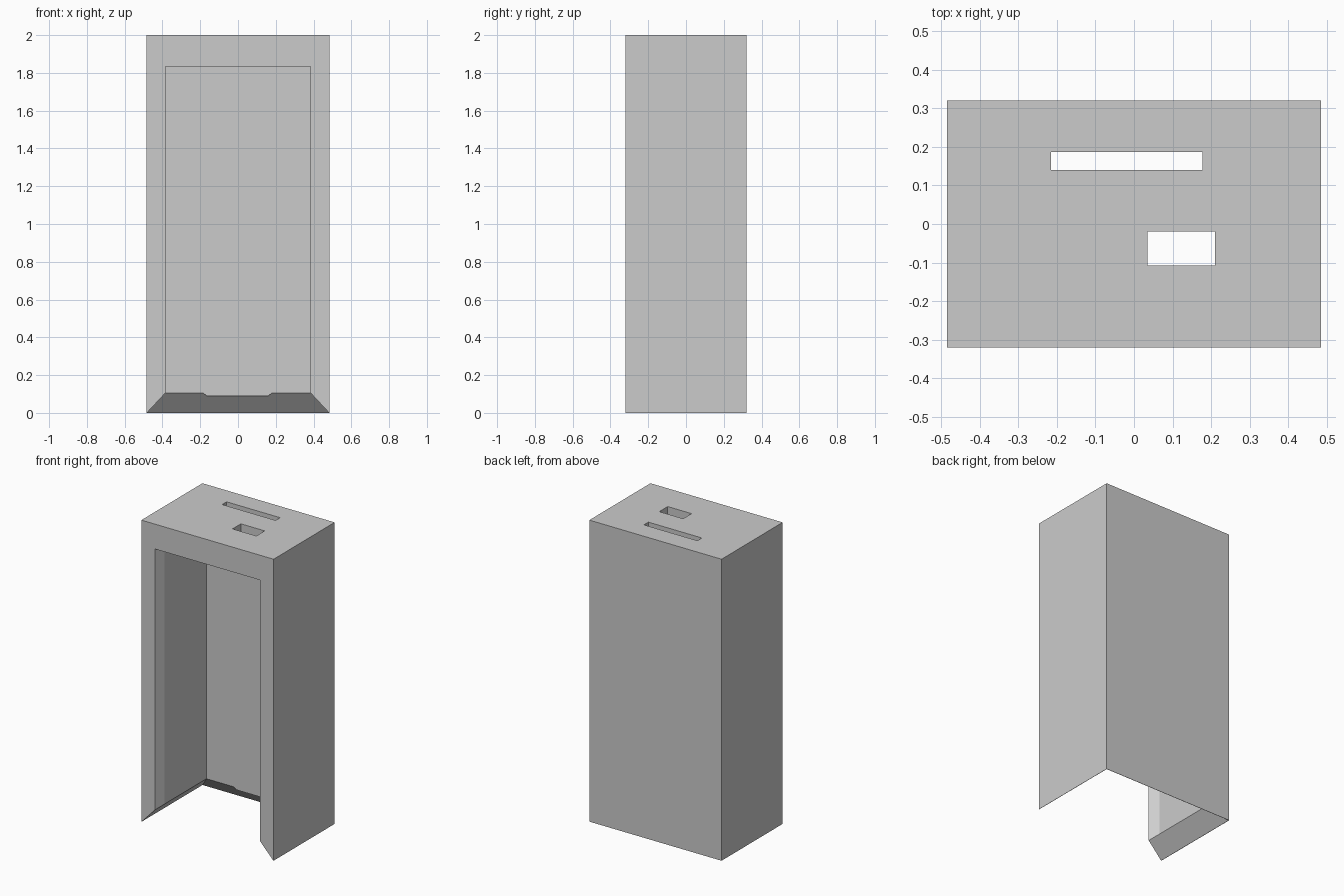
import bpy
import bmesh
from mathutils import Vector

if "Cube" in bpy.data.objects:
    bpy.data.objects.remove(bpy.data.objects["Cube"], do_unlink=True)

HX, HY, TOP = 0.485, 0.32, 2.0          # outer half sizes and height
WALL = 0.1                              # wall thickness
IX, IY = HX - WALL, HY - WALL           # inner half sizes
SILL, CEILING = 0.105, 1.835            # bottom and top of the cavity


def make_material(name, value):
    mat = bpy.data.materials.new(name)
    mat.use_nodes = True
    colour = (value, value, value, 1)
    mat.diffuse_color = colour
    mat.node_tree.nodes["Principled BSDF"].inputs["Base Color"].default_value = colour
    return mat


grey = make_material("grey", 0.6)
light_grey = make_material("light grey", 0.8)


def finish(name, bm):
    bmesh.ops.recalc_face_normals(bm, faces=bm.faces)
    mesh = bpy.data.meshes.new(name)
    bm.to_mesh(mesh)
    bm.free()
    obj = bpy.data.objects.new(name, mesh)
    bpy.context.collection.objects.link(obj)
    mesh.materials.append(grey)
    mesh.materials.append(light_grey)
    return obj


def loft(name, rings, split_y=None):
    """Closed solid through a stack of rings with equal point counts."""
    bm = bmesh.new()
    loops = [[bm.verts.new(p) for p in ring] for ring in rings]
    n = len(loops[0])
    bm.faces.new(loops[0])
    bm.faces.new(loops[-1])
    for a, b in zip(loops, loops[1:]):
        for i in range(n):
            j = (i + 1) % n
            bm.faces.new((a[i], a[j], b[j], b[i]))
    if split_y is not None:
        bmesh.ops.bisect_plane(bm, geom=bm.verts[:] + bm.edges[:] + bm.faces[:],
                               plane_co=(0, split_y, 0), plane_no=(0, 1, 0))
    return finish(name, bm)


def rect(x0, x1, y0, y1, z):
    return [(x0, y0, z), (x1, y0, z), (x1, y1, z), (x0, y1, z)]


def box(name, x0, x1, y0, y1, z0, z1):
    return loft(name, [rect(x0, x1, y0, y1, z0), rect(x0, x1, y0, y1, z1)])


# Outer casing
casing = box("casing", -HX, HX, -HY, HY, 0, TOP)

# Cavity: open at the front, flared to a thin rim at the open bottom
flare = 2 * WALL - 0.004
cavity = loft("cavity_cutter", [
    rect(-IX - flare, IX + flare, -0.6, IY + flare, -SILL),
    rect(-IX, IX, -0.6, IY, SILL),
    rect(-IX, IX, -0.6, IY, CEILING)], split_y=-IY)

# Openings through the top
long_slot = box("long_slot_cutter", -0.215, 0.178, 0.14, 0.187, 1.7, 2.1)
short_slot = box("short_slot_cutter", 0.035, 0.21, -0.108, -0.02, 1.7, 2.1)

for cutter in (cavity, long_slot, short_slot):
    cutter.hide_render = True
    mod = casing.modifiers.new(cutter.name, 'BOOLEAN')
    mod.operation = 'DIFFERENCE'
    mod.solver = 'EXACT'
    mod.object = cutter
    bpy.context.view_layer.objects.active = casing
    bpy.ops.object.modifier_apply(modifier=mod.name)
    bpy.data.objects.remove(cutter, do_unlink=True)

# Lighter reveal around the front opening
for face in casing.data.polygons:
    c, n = Vector(face.center), face.normal
    in_reveal = -HY + 0.01 < c.y < -IY - 0.01
    jamb = abs(n.x) > 0.9 and abs(abs(c.x) - IX) < 0.01
    lintel = n.z < -0.9 and abs(c.z - CEILING) < 0.01
    face.material_index = 1 if in_reveal and (jamb or lintel) else 0

# Small tab on the lower inner edge of the back wall
tab_profile = [(-0.185, SILL), (-0.165, 0.09), (0.16, 0.09), (0.18, SILL)]
back_tab = loft("back_wall_tab", [[(x, y, z) for x, z in tab_profile]
                                  for y in (IY, IY + 0.02)])
